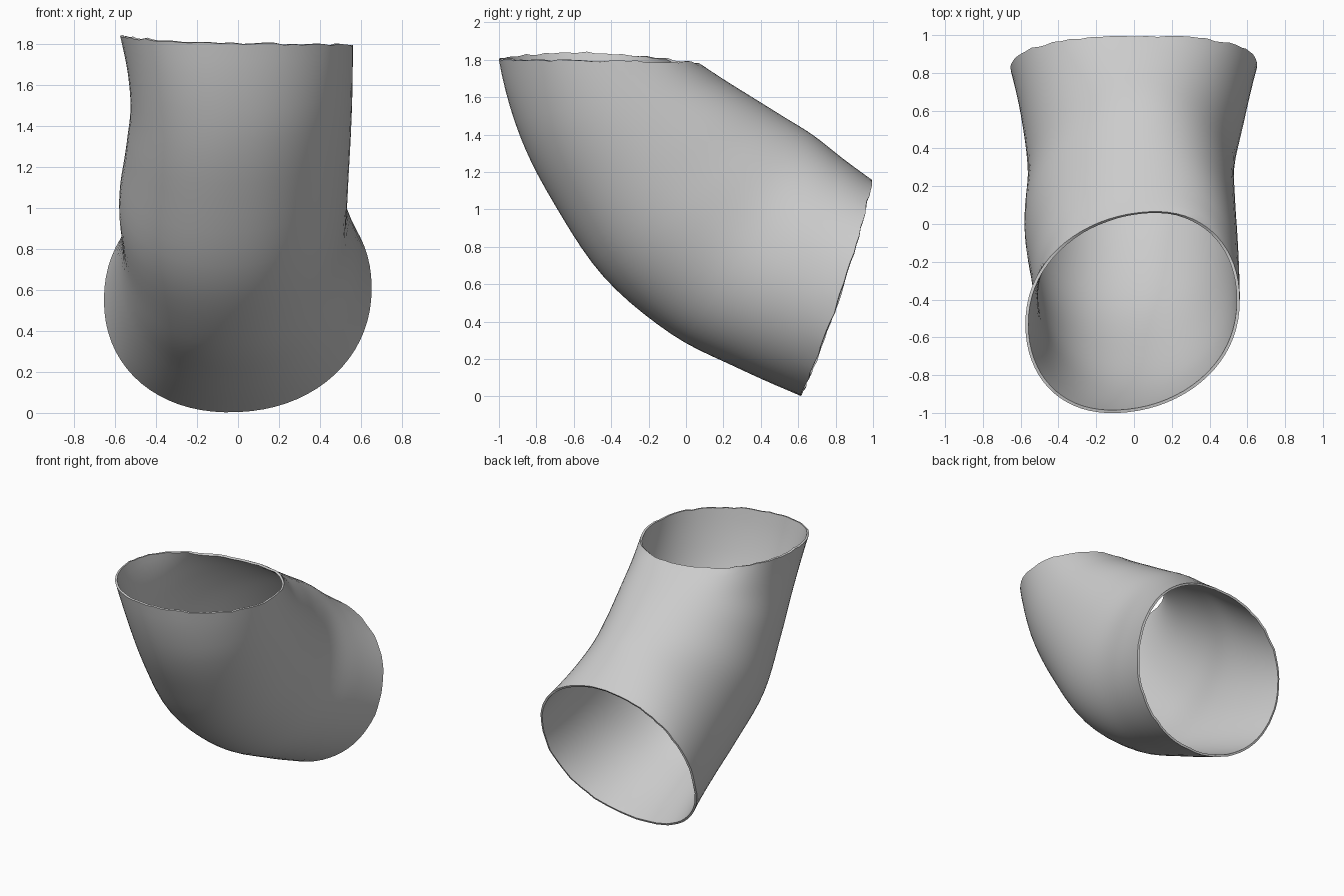
import bpy, bmesh, math, random
from mathutils import Vector

if "Cube" in bpy.data.objects:
    bpy.data.objects.remove(bpy.data.objects["Cube"])

random.seed(4)
SEGMENTS, STEPS = 72, 5

# Key sections: outer (y, z), inner (y, z), left half width, right half width, skew
KEYS = [
    (-1.00, 1.80, 0.065, 1.785, 0.575, 0.560, 0.12),
    (-0.89, 1.40, 0.20, 1.695, 0.525, 0.558, 0.11),
    (-0.71, 1.04, 0.36, 1.595, 0.545, 0.550, 0.10),
    (-0.44, 0.64, 0.52, 1.495, 0.580, 0.537, 0.09),
    (-0.08, 0.335, 0.68, 1.395, 0.562, 0.532, 0.08),
    (0.27, 0.155, 0.84, 1.27, 0.590, 0.585, 0.06),
    (0.615, 0.003, 0.995, 1.157, 0.654, 0.652, 0.05),
]


def smooth_key(t):
    """Catmull-Rom blend of the key sections."""
    i = min(int(t), len(KEYS) - 2)
    f = t - i
    last = len(KEYS) - 1
    b, c = KEYS[i], KEYS[i + 1]
    if i > 0:
        a = KEYS[i - 1]
    else:
        a = [3 * p - 3 * q + r for p, q, r in zip(b, c, KEYS[2])]
    if i + 2 <= last:
        d = KEYS[i + 2]
    else:
        d = [3 * q - 3 * p + r for p, q, r in zip(b, c, KEYS[i - 1])]
    return [0.5 * (2 * q + (r - p) * f + (2 * p - 5 * q + 4 * r - s) * f * f
                   + (3 * q - p - 3 * r + s) * f ** 3)
            for p, q, r, s in zip(a, b, c, d)]


def rounded(v):
    return math.copysign(abs(v) ** (2 / 2.12), v)


def ring(t):
    oy, oz, iy, iz, left, right, skew = smooth_key(t)
    outer, inner = Vector((0, oy, oz)), Vector((0, iy, iz))
    mid, half = (outer + inner) / 2, (inner - outer) / 2
    top = max(0, 1 - t)
    pts = []
    for j in range(SEGMENTS):
        a = 2 * math.pi * j / SEGMENTS
        s, c = rounded(math.sin(a)), rounded(math.cos(a))
        v = (c + skew * s) / math.sqrt(1 + skew * skew)
        p = mid + half * v
        p.x = (right if s > 0 else left) * s + 0.03 * top * c * (1 - s * s)
        # raised left corner of the upper opening
        p.z += 0.04 * top * max(0, -s) ** 2
        # the lower opening bows outward slightly at its sides
        p.y += 0.03 * max(0, t - 5) * s * s
        pts.append(p)
    return pts


# Bent sleeve lofted through the sections, with slightly ragged ends
bm = bmesh.new()
count = (len(KEYS) - 1) * STEPS
rows = []
for i in range(count + 1):
    pts = ring(i / STEPS)
    if i == 0:
        for p in pts:
            p.z += random.uniform(-0.006, 0.006)
    elif i == count:
        for p in pts:
            p.y += random.uniform(-0.005, 0.005)
    rows.append([bm.verts.new(p) for p in pts])
for r0, r1 in zip(rows, rows[1:]):
    for j in range(SEGMENTS):
        k = (j + 1) % SEGMENTS
        bm.faces.new((r0[j], r0[k], r1[k], r1[j]))
mesh = bpy.data.meshes.new("bent_sleeve")
bm.to_mesh(mesh)
bm.free()
sleeve = bpy.data.objects.new("bent_sleeve", mesh)
bpy.context.collection.objects.link(sleeve)

# Thin wall
wall = sleeve.modifiers.new("wall", "SOLIDIFY")
wall.thickness = 0.016
wall.offset = -1

bpy.context.view_layer.objects.active = sleeve
sleeve.select_set(True)
bpy.ops.object.modifier_apply(modifier=wall.name)
bpy.ops.object.shade_smooth_by_angle(angle=math.radians(40))
